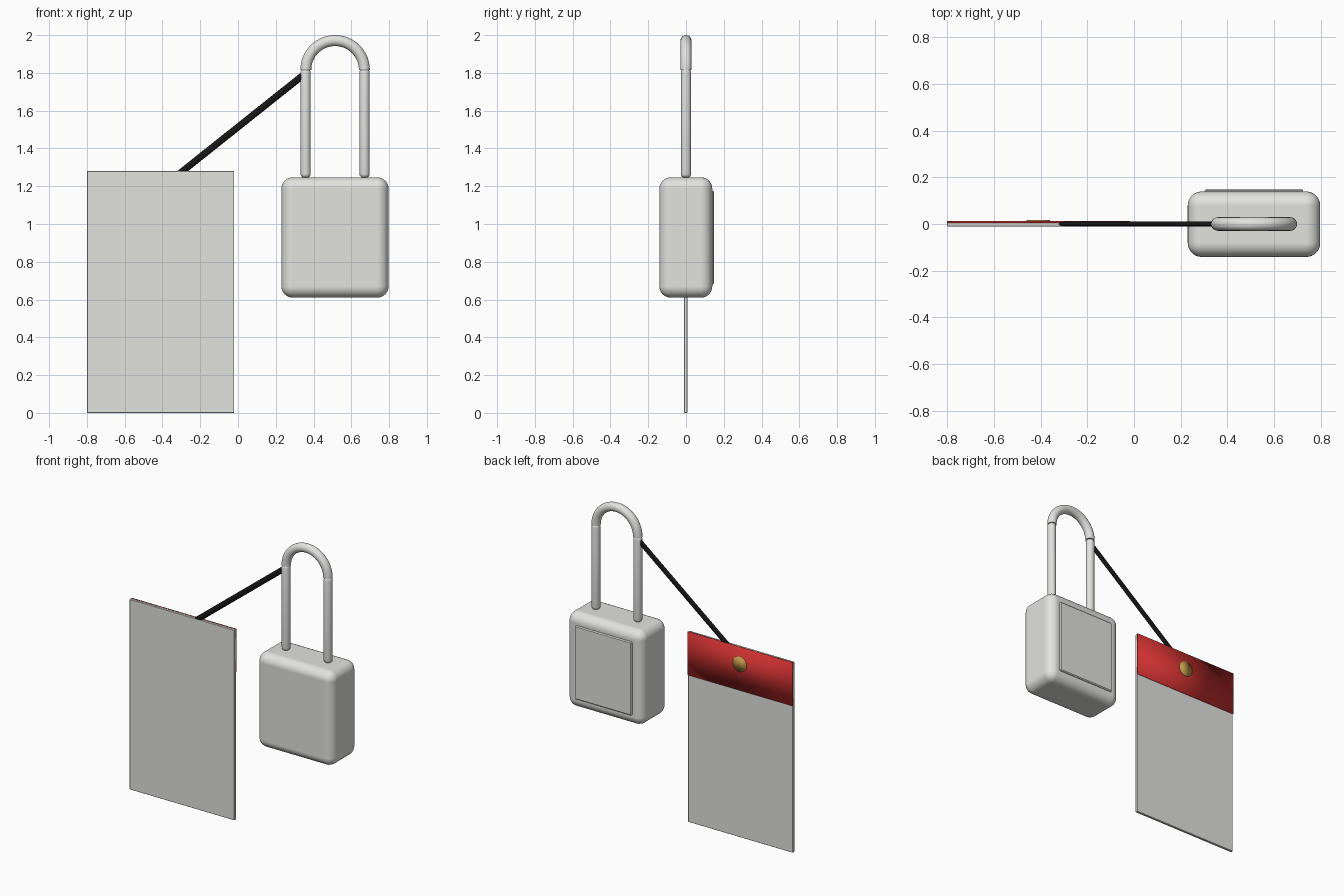
import bpy, bmesh
from math import radians, pi
from mathutils import Matrix, Vector

cube = bpy.data.objects.get("Cube")
if cube:
    bpy.data.objects.remove(cube, do_unlink=True)


def material(name, rgb):
    m = bpy.data.materials.new(name)
    m.use_nodes = True
    m.diffuse_color = (*rgb, 1)
    m.node_tree.nodes["Principled BSDF"].inputs["Base Color"].default_value = (*rgb, 1)
    return m


GREY = material("light grey", (0.76, 0.76, 0.74))
RED = material("red", (0.6, 0.03, 0.03))
BRASS = material("brass", (0.52, 0.32, 0.07))
BLACK = material("black", (0.008, 0.008, 0.008))


def finish(bm, name, mat, smooth_angle=None):
    """Turn a bmesh into a shaded object."""
    bmesh.ops.recalc_face_normals(bm, faces=bm.faces)
    mesh = bpy.data.meshes.new(name)
    bm.to_mesh(mesh)
    bm.free()
    mesh.materials.append(mat)
    ob = bpy.data.objects.new(name, mesh)
    bpy.context.collection.objects.link(ob)
    if smooth_angle:
        bpy.ops.object.select_all(action="DESELECT")
        ob.select_set(True)
        bpy.context.view_layer.objects.active = ob
        bpy.ops.object.shade_smooth_by_angle(angle=radians(smooth_angle))
    return ob


def box(name, mat, low, high, bevel=0, segments=1, smooth_angle=None):
    low, high = Vector(low), Vector(high)
    bm = bmesh.new()
    bmesh.ops.create_cube(bm, size=1, matrix=Matrix.Translation((low + high) / 2)
                          @ Matrix.Diagonal((*(high - low), 1)))
    ob = finish(bm, name, mat, smooth_angle)
    if bevel:
        mod = ob.modifiers.new("rounded edges", "BEVEL")
        mod.width, mod.segments = bevel, segments
        mod.harden_normals = segments > 1
    return ob


def rod(name, mat, start, end, radius_y, radius_side, bevel=0, smooth_angle=40):
    """Rod between two points, with an optional rounding of its ends."""
    start, end = Vector(start), Vector(end)
    axis = end - start
    bm = bmesh.new()
    bmesh.ops.create_cone(bm, cap_ends=True, segments=32, radius1=1, radius2=1, depth=1)
    turn = Vector((0, 0, 1)).rotation_difference(axis).to_matrix().to_4x4()
    bmesh.ops.transform(bm, verts=bm.verts, matrix=Matrix.Translation((start + end) / 2)
                        @ turn @ Matrix.Diagonal((radius_side, radius_y, axis.length, 1)))
    if bevel:
        rims = [e for e in bm.edges if any(len(f.verts) > 4 for f in e.link_faces)]
        bmesh.ops.bevel(bm, geom=rims, offset=bevel, segments=5, profile=0.5, affect="EDGES")
    return finish(bm, name, mat, smooth_angle)


# Padlock body and its raised back plate
MID = 0.514
box("lock_body", GREY, (0.23, -0.141, 0.61), (0.797, 0.139, 1.247), 0.06, 8, 180)
box("back_plate", GREY, (0.302, 0.12, 0.68), (0.724, 0.149, 1.175), 0.006)

# Shackle: two straight legs and a half ring
for side, label in ((1, "left"), (-1, "right")):
    x = MID + side * 0.156
    rod(label + "_shackle_leg", GREY, (x, 0, 1.245), (x, 0, 1.822), 0.027, 0.027, 0.02)

bm = bmesh.new()
bmesh.ops.create_circle(bm, segments=32, radius=0.029,
                        matrix=Matrix.Translation((MID - 0.155, 0, 1.816)))
bmesh.ops.spin(bm, geom=bm.verts[:] + bm.edges[:], cent=(MID, 0, 1.816),
               axis=(0, 1, 0), angle=pi, steps=32)
bmesh.ops.holes_fill(bm, edges=bm.edges, sides=0)
finish(bm, "shackle_arch", GREY, 40)

# Tag with a red header band and brass eyelet on its back
box("tag", GREY, (-0.8, -0.01, 0), (-0.02, 0.007, 1.28), 0.002)
box("tag_header_band", RED, (-0.8, 0.005, 0.99), (-0.02, 0.012, 1.281), smooth_angle=180)
rod("tag_eyelet", BRASS, (-0.41, 0.004, 1.168), (-0.41, 0.018, 1.168), 0.05, 0.05,
    smooth_angle=180)

# Flat cord from the eyelet to the shackle
rod("cord", BLACK, (-0.425, 0, 1.175), (0.36, 0, 1.80), 0.0098, 0.018)
